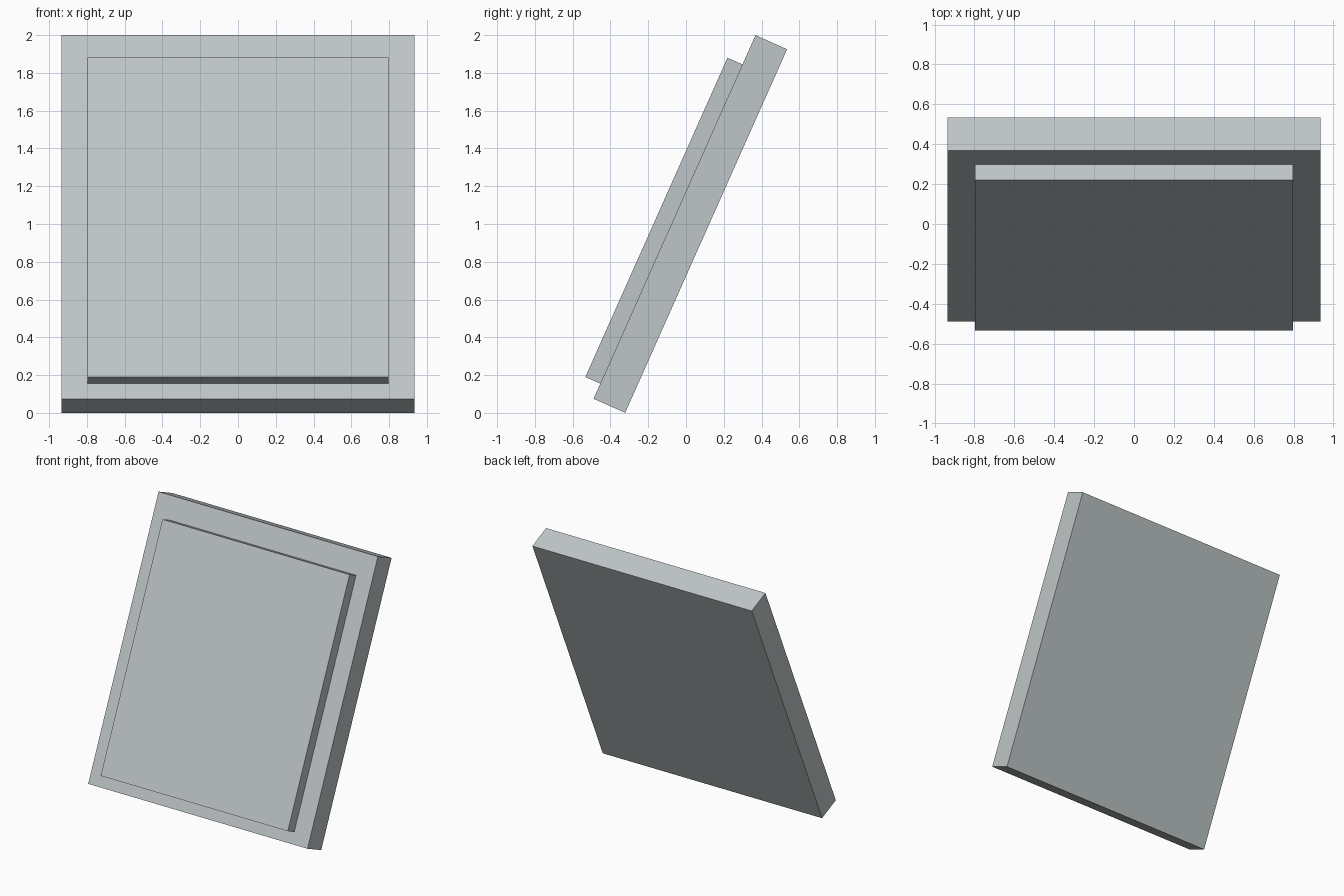
import bpy
from math import radians
from mathutils import Matrix, Vector

cube = bpy.data.objects.get("Cube")
if cube:
    bpy.data.objects.remove(cube, do_unlink=True)

# One pale cool grey for the whole model
grey = bpy.data.materials.new("pale grey")
grey.use_nodes = True
colour = (0.52, 0.56, 0.57, 1)
grey.diffuse_color = colour
grey.node_tree.nodes["Principled BSDF"].inputs["Base Color"].default_value = colour

# Both slabs share one backward lean about the panel centre
CENTRE = Vector((0, 0.023, 1.0))
LEAN = Matrix.Rotation(radians(-24), 4, "X")


def slab(name, size, offset):
    """Add a box in the leaning frame: x across, y through, z up the panel."""
    bpy.ops.mesh.primitive_cube_add(size=1)
    ob = bpy.context.object
    ob.name = name
    ob.data.transform(Matrix.Diagonal((*size, 1)))
    ob.location = CENTRE + LEAN @ Vector(offset)
    ob.rotation_euler = LEAN.to_euler()
    ob.data.materials.append(grey)
    return ob


BACK_DEPTH = 0.183
FRONT_DEPTH = 0.087

# Thick backing board
slab("backing_board", (1.87, BACK_DEPTH, 2.107), (0, 0, 0))

# Raised front panel, set slightly low on the board
slab("front_panel", (1.595, FRONT_DEPTH, 1.85),
     (0, -(BACK_DEPTH + FRONT_DEPTH) / 2, -0.041))
